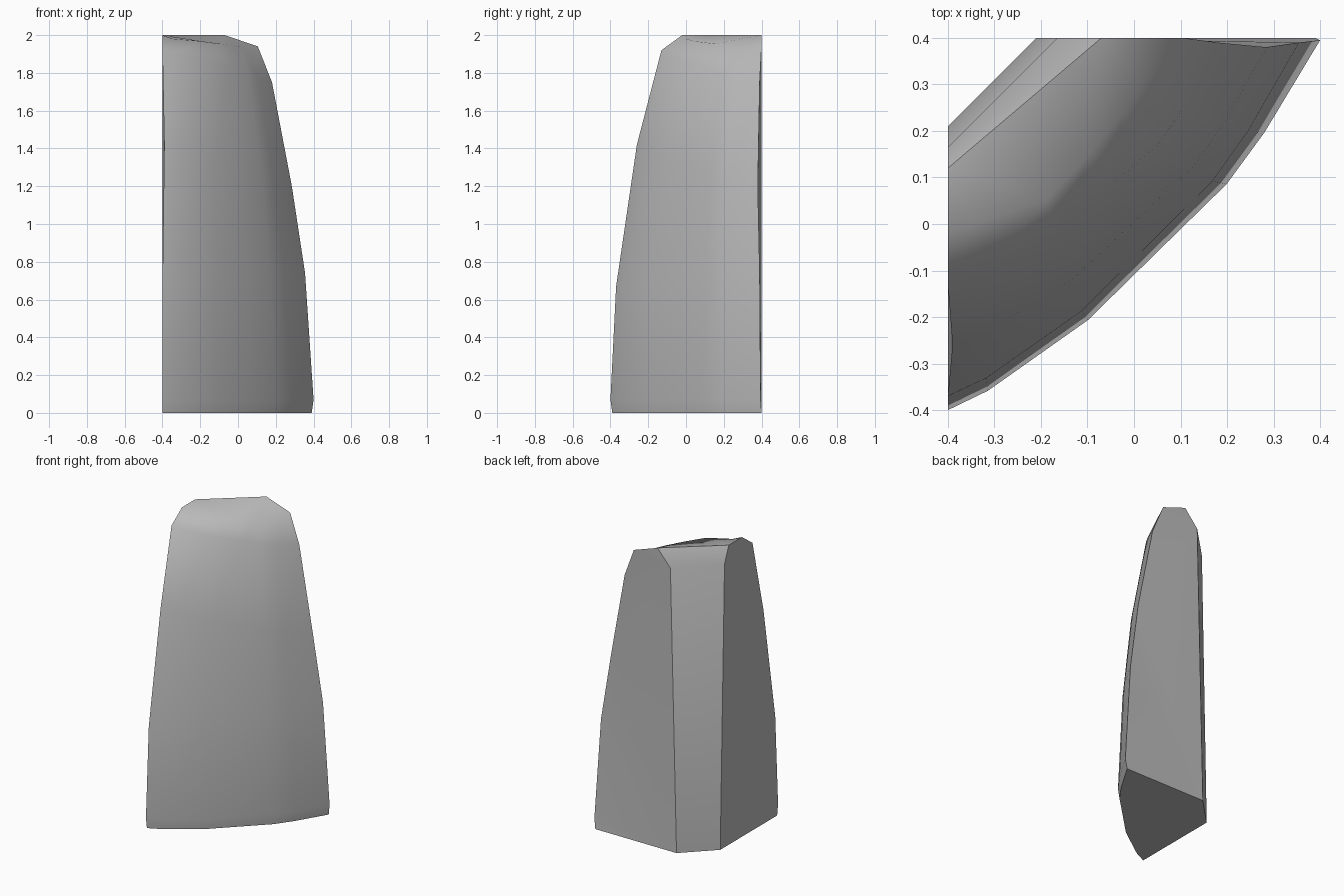
import bpy, bmesh, math
from mathutils import Vector

cube = bpy.data.objects.get("Cube")
if cube:
    bpy.data.objects.remove(cube)

# Stone colour
stone = bpy.data.materials.new("grey_stone")
stone.use_nodes = True
grey = (0.5, 0.5, 0.5, 1)
stone.diffuse_color = grey
stone.node_tree.nodes["Principled BSDF"].inputs["Base Color"].default_value = grey

# Ends of each curved layer: where it meets the right side and the back side
LAYERS = [
    ((-.40, -.39, 0), (.39, .40, 0)),
    ((-.40, -.40, .07), (.40, .395, .07)),
    ((-.40, -.37, .67), (.355, .39, .74)),
    ((-.39, -.26, 1.42), (.285, .38, 1.20)),
    ((-.40, -.13, 1.92), (.18, .39, 1.75)),
    ((-.40, -.02, 2.0), (.105, .40, 1.94)),
]
STEPS = (.08, .31, .52, .68, .80)
BULGE = (.022, .053, .054, .055, .04)
TOP_BULGE = (.015, .057, .045, .03, .015)

bm = bmesh.new()


def layer(a, b, bulge):
    """Row of vertices bowed outwards between the two side faces."""
    a, b = Vector(a), Vector(b)
    mids = [a.lerp(b, t) + Vector((k, -k, 0)) for t, k in zip(STEPS, bulge)]
    return [bm.verts.new(p) for p in (a, *mids, b)]


# Curved front
rows = [layer(a, b, TOP_BULGE if a[2] == 2 else BULGE) for a, b in LAYERS]
for v in rows[-1][1:-1]:
    v.co.z -= .015
for low, high in zip(rows, rows[1:]):
    for i in range(len(low) - 1):
        bm.faces.new((low[i], low[i + 1], high[i + 1], high[i]))

# Cut-off back corner, leaning in and bevelled at the top
right_cut = [bm.verts.new((-.4, y, z)) for y, z in ((.21, 0), (.165, 1.89), (.12, 2))]
back_cut = [bm.verts.new((x, .4, z)) for x, z in ((-.21, 0), (-.165, 1.89), (-.07, 2))]
for i in range(2):
    bm.faces.new((right_cut[i], right_cut[i + 1], back_cut[i + 1], back_cut[i]))

# Flat right side, back side, top and base
bm.faces.new([r[0] for r in rows] + right_cut[::-1])
bm.faces.new([r[-1] for r in rows] + back_cut[::-1])
bm.faces.new(rows[-1] + [back_cut[-1], right_cut[-1]])
bm.faces.new(rows[0] + [back_cut[0], right_cut[0]])
bmesh.ops.recalc_face_normals(bm, faces=bm.faces)
bmesh.ops.triangulate(bm, faces=[f for f in bm.faces if len(f.verts) > 4])

mesh = bpy.data.meshes.new("standing_stone")
bm.to_mesh(mesh)
bm.free()
mesh.materials.append(stone)
obj = bpy.data.objects.new("standing_stone", mesh)
bpy.context.collection.objects.link(obj)
bpy.ops.object.select_all(action='DESELECT')
obj.select_set(True)
bpy.context.view_layer.objects.active = obj
bpy.ops.object.shade_smooth_by_angle(angle=math.radians(42))
